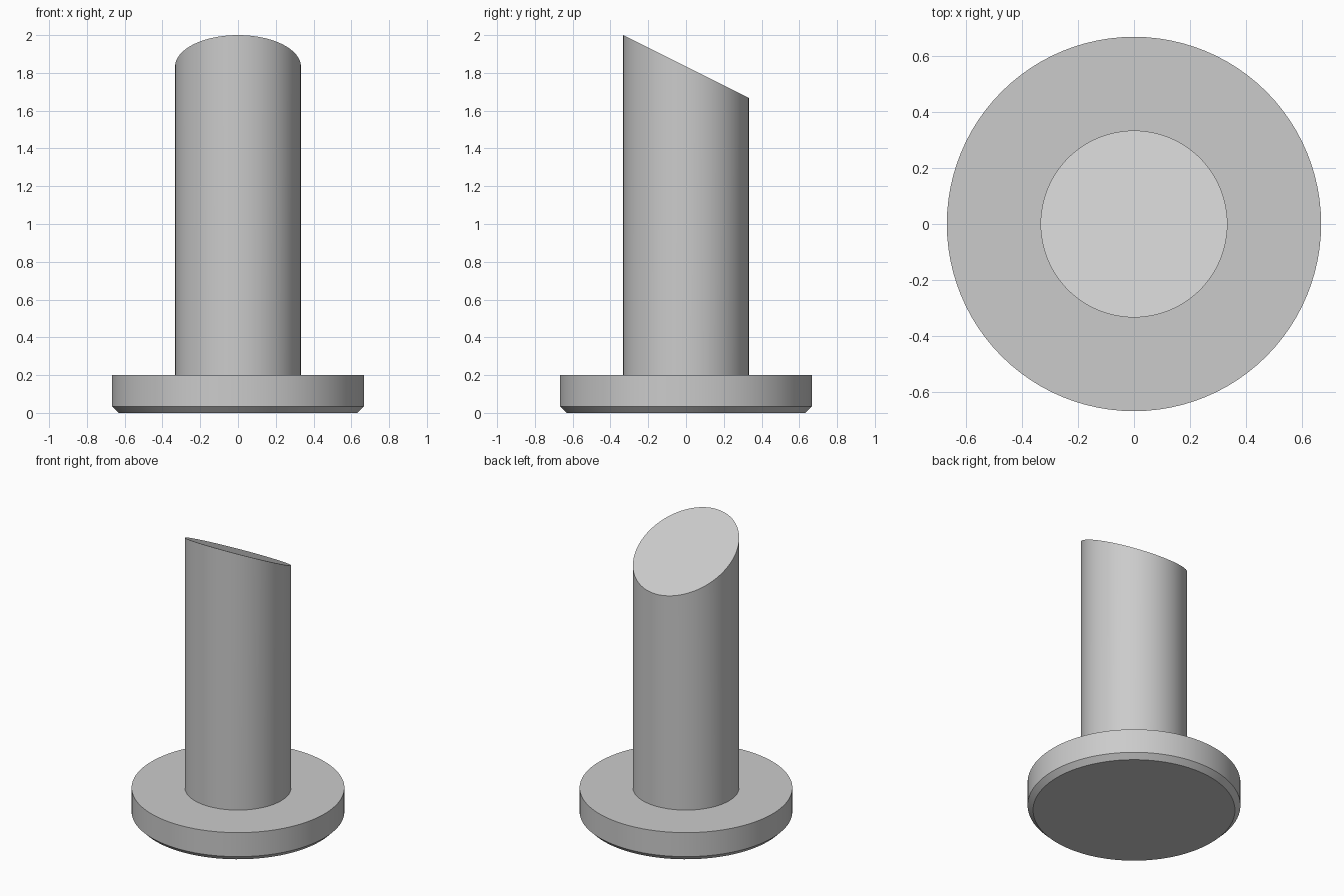
import bpy
import bmesh
import math

SEGMENTS = 96
R_POST, R_BASE = 0.333, 0.667

cube = bpy.data.objects.get("Cube")
if cube:
    bpy.data.objects.remove(cube, do_unlink=True)

grey = bpy.data.materials.new("light_grey")
grey.use_nodes = True
colour = (0.6, 0.6, 0.6, 1)
grey.diffuse_color = colour
grey.node_tree.nodes["Principled BSDF"].inputs["Base Color"].default_value = colour


def ring(bm, radius, height):
    """Circle of vertices; height is a function of y."""
    verts = []
    for i in range(SEGMENTS):
        a = math.tau * i / SEGMENTS
        y = radius * math.sin(a)
        verts.append(bm.verts.new((radius * math.cos(a), y, height(y))))
    return verts


def stacked_rings(name, levels):
    """Closed round solid through a list of (radius, height) rings."""
    bm = bmesh.new()
    rings = [ring(bm, r, h) for r, h in levels]
    for low, high in zip(rings, rings[1:]):
        for i in range(SEGMENTS):
            j = (i + 1) % SEGMENTS
            bm.faces.new((low[i], low[j], high[j], high[i]))
    bm.faces.new(rings[0][::-1])
    bm.faces.new(rings[-1])
    mesh = bpy.data.meshes.new(name)
    bm.to_mesh(mesh)
    bm.free()
    mesh.materials.append(grey)
    obj = bpy.data.objects.new(name, mesh)
    bpy.context.collection.objects.link(obj)
    bpy.ops.object.select_all(action="DESELECT")
    obj.select_set(True)
    bpy.context.view_layer.objects.active = obj
    bpy.ops.object.shade_smooth_by_angle(angle=math.radians(30))
    return obj


# Round flange with a chamfered lower rim
stacked_rings("base_flange", [
    (R_BASE - 0.034, lambda y: 0),
    (R_BASE, lambda y: 0.034),
    (R_BASE, lambda y: 0.2),
])

# Upright post, cut at a slant that falls towards the back
stacked_rings("slanted_post", [
    (R_POST, lambda y: 0.2),
    (R_POST, lambda y: 2 - (y + R_POST) / 2),
])
